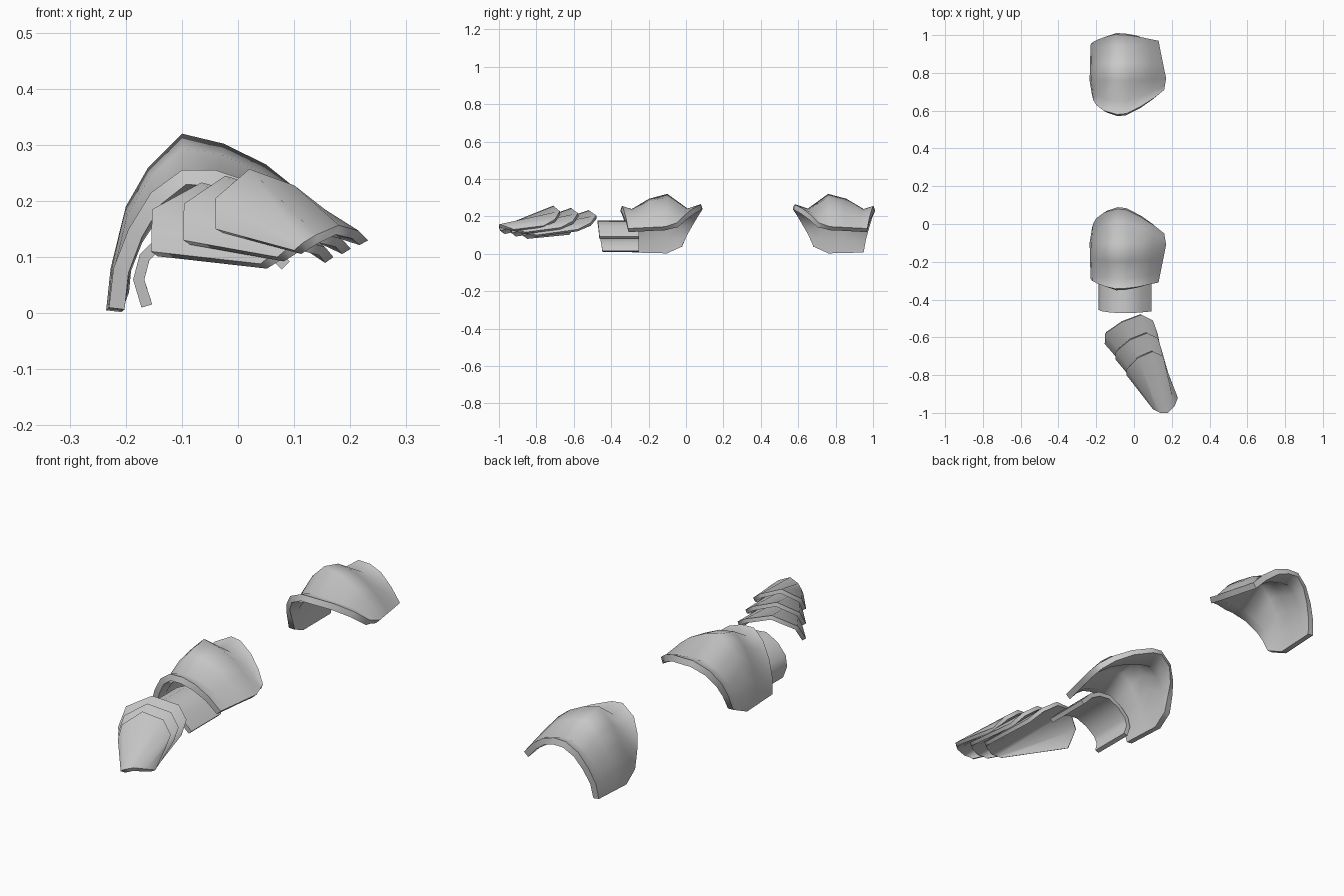
import bpy, math
from mathutils import Vector

if "Cube" in bpy.data.objects:
    bpy.data.objects.remove(bpy.data.objects["Cube"])

steel = bpy.data.materials.new("plain_grey")
steel.diffuse_color = (0.6, 0.6, 0.6, 1)
steel.use_nodes = True
steel.node_tree.nodes["Principled BSDF"].inputs["Base Color"].default_value = steel.diffuse_color


def lerp_row(a, b, t, dz=0.0):
    """Blend two cross-sections; dz shifts the crown most and the ends not at all."""
    n = len(a) - 1
    return [Vector(p).lerp(Vector(q), t) + Vector((0, 0, dz * math.sin(math.pi * i / n)))
            for i, (p, q) in enumerate(zip(a, b))]


def shell(name, rows, thickness):
    """Skin cross-sections (front to back, left to right) and thicken inward."""
    n = len(rows[0])
    verts = [tuple(p) for r in rows for p in r]
    faces = [(r * n + c, r * n + c + 1, (r + 1) * n + c + 1, (r + 1) * n + c)
             for r in range(len(rows) - 1) for c in range(n - 1)]
    me = bpy.data.meshes.new(name)
    me.from_pydata(verts, [], faces)
    me.materials.append(steel)
    ob = bpy.data.objects.new(name, me)
    bpy.context.collection.objects.link(ob)
    bpy.ops.object.select_all(action='DESELECT')
    ob.select_set(True)
    bpy.context.view_layer.objects.active = ob
    mod = ob.modifiers.new("thickness", 'SOLIDIFY')
    mod.thickness = thickness
    mod.offset = -1
    bpy.ops.object.modifier_apply(modifier=mod.name)
    bpy.ops.object.shade_smooth_by_angle(angle=math.radians(62))
    return ob


# Large guards: front edge, raised middle and flared back edge
front = [(-.23, -.29, .01), (-.222, -.30, .08), (-.195, -.315, .15),
         (-.155, -.33, .215), (-.10, -.343, .255), (-.04, -.34, .255),
         (.02, -.333, .235), (.08, -.32, .19), (.13, -.31, .135)]
ridge = [(-.235, -.10, .005), (-.227, -.10, .08), (-.2, -.10, .19),
         (-.16, -.10, .26), (-.10, -.10, .32), (-.025, -.10, .302),
         (.05, -.10, .265), (.10, -.105, .225), (.17, -.11, .145)]
back = [(-.222, -.02, .04), (-.215, .005, .11), (-.20, .03, .17),
        (-.16, .06, .23), (-.09, .08, .265), (-.04, .075, .262),
        (.04, .035, .24), (.11, -.01, .205), (.16, -.05, .165)]
guard = [front,
         lerp_row(front, ridge, .22, -.03),
         lerp_row(front, ridge, .6),
         ridge,
         lerp_row(ridge, back, .6, -.045),
         back]
shell("forearm_guard", guard, .028)
# The second guard is the same shape turned end for end in y
shell("shoulder_guard",
      [[(x, .66 - y, z) for x, y, z in row] for row in reversed(guard)], .028)

# Cuff tucked under the forearm guard
arc = [(-.172, .01), (-.187, .06), (-.175, .105), (-.13, .15),
       (-.07, .178), (-.01, .172), (.04, .145), (.092, .092)]
shell("wrist_cuff",
      [[(x, -.447 - .15 * max(z - .01, 0) if x < 0 else x * .1 - .472, z) for x, z in arc],
       [(x, -.25, z) for x, z in arc]], .02)

# Three overlapping tapered hand plates; the middle one is halfway between the others
rear_front = [(.04, -.86, .088), (.055, -.865, .10), (.08, -.88, .115),
              (.12, -.87, .128), (.155, -.84, .118), (.17, -.80, .10)]
rear_back = [(-.155, -.635, .11), (-.153, -.58, .185), (-.065, -.52, .233),
             (.04, -.48, .205), (.10, -.51, .165), (.125, -.58, .13)]
tip_front = [(.10, -.98, .112), (.115, -.988, .125), (.14, -1.0, .14),
             (.18, -1.0, .157), (.215, -.965, .147), (.232, -.92, .13)]
tip_back = [(-.04, -.80, .15), (-.04, -.77, .205), (.02, -.71, .257),
            (.10, -.675, .228), (.155, -.70, .185), (.17, -.76, .15)]
for name, t in (("rear_hand_plate", 0), ("middle_hand_plate", .5), ("front_hand_plate", 1)):
    shell(name, [lerp_row(rear_front, tip_front, t),
                 lerp_row(rear_back, tip_back, t)], .018)
